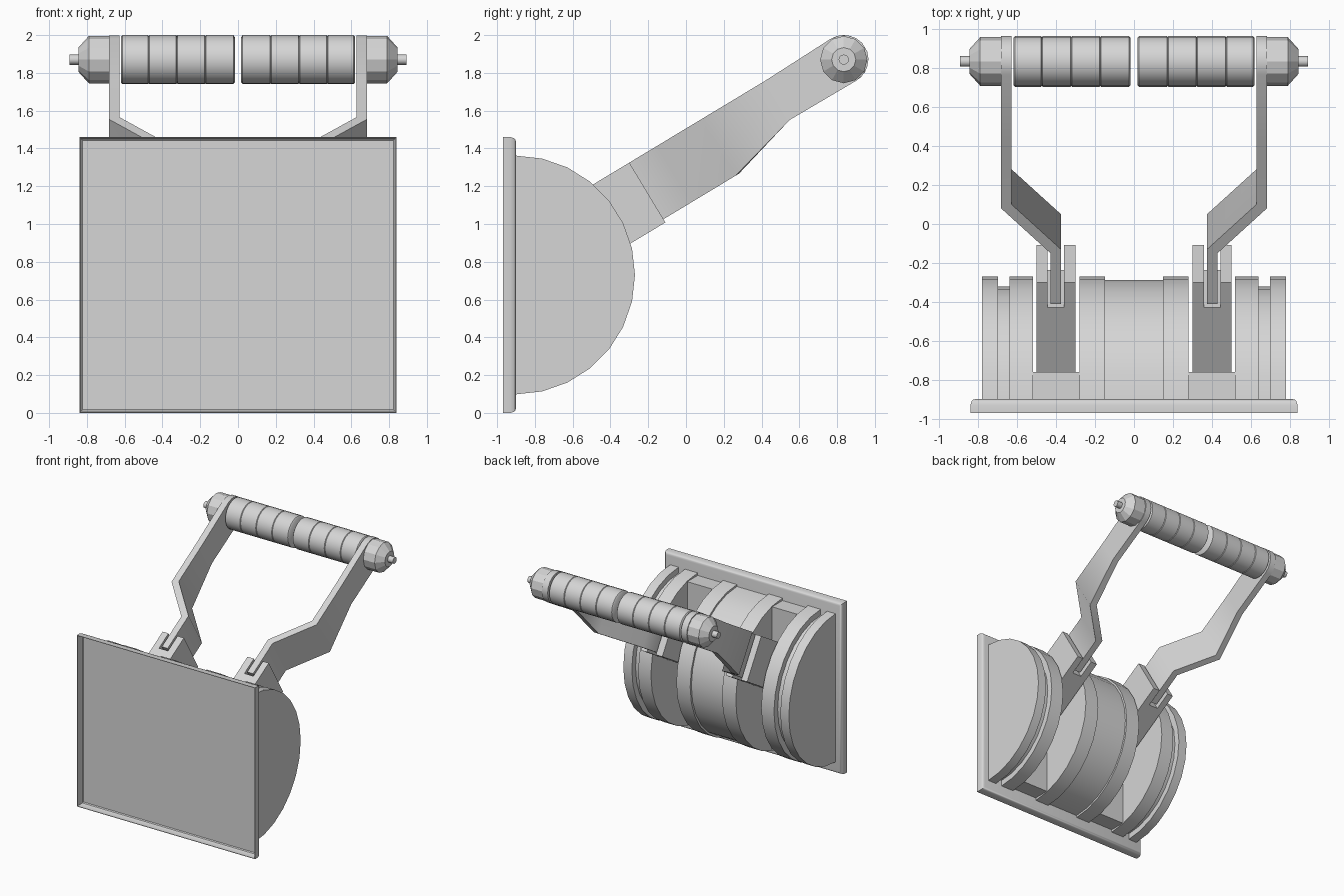
import bpy, bmesh, math

if "Cube" in bpy.data.objects:
    bpy.data.objects.remove(bpy.data.objects["Cube"])

grey = bpy.data.materials.new("grey")
grey.diffuse_color = (0.67, 0.67, 0.67, 1)
grey.use_nodes = True
grey.node_tree.nodes["Principled BSDF"].inputs["Base Color"].default_value = grey.diffuse_color


def finish(name, bm, smooth=None):
    bmesh.ops.recalc_face_normals(bm, faces=bm.faces)
    mesh = bpy.data.meshes.new(name)
    bm.to_mesh(mesh)
    bm.free()
    mesh.materials.append(grey)
    ob = bpy.data.objects.new(name, mesh)
    bpy.context.collection.objects.link(ob)
    if smooth:
        bpy.ops.object.select_all(action='DESELECT')
        ob.select_set(True)
        bpy.context.view_layer.objects.active = ob
        bpy.ops.object.shade_smooth_by_angle(angle=math.radians(smooth))
    return ob


def loft(name, rings, smooth=None):
    """Skin a list of point rings and cap both ends."""
    bm = bmesh.new()
    vs = [[bm.verts.new(p) for p in r] for r in rings]
    n = len(vs[0])
    for a, b in zip(vs, vs[1:]):
        for i in range(n):
            j = (i + 1) % n
            bm.faces.new((a[i], a[j], b[j], b[i]))
    bm.faces.new(vs[0])
    bm.faces.new(vs[-1])
    return finish(name, bm, smooth)


def box(name, x0, x1, y0, y1, z0, z1):
    return loft(name, [[(x, y0, z0), (x, y1, z0), (x, y1, z1), (x, y0, z1)]
                       for x in (x0, x1)])


# Back plate: a thin tray, open to the front, with a rounded rear edge
def rect(inset, y):
    a, lo, hi = 0.84 - inset, inset, 1.46 - inset
    return [(-a, y, lo), (a, y, lo), (a, y, hi), (-a, y, hi)]


loft("tray_plate", [rect(i, y) for i, y in (
    (0.018, -0.905), (0.010, -0.911), (0.004, -0.93), (0.004, -0.97), (0, -0.97),
    (0, -0.93), (0.006, -0.911), (0.014, -0.903), (0.024, -0.90))], 30)


# Half-round drum slices
def half_drum(name, x0, x1, r):
    prof = [(-0.902 + r * math.sin(math.pi * i / 14), 0.73 + r * math.cos(math.pi * i / 14))
            for i in range(15)]
    loft(name, [[(x, y, z) for y, z in prof] for x in (x0, x1)], 30)


half_drum("drum_centre", -0.15, 0.15, 0.615)
for s in (-1, 1):
    half_drum("drum_inner_rim", s * 0.15, s * 0.28, 0.632)
    half_drum("drum_wide_rim", s * 0.52, s * 0.64, 0.632)
    half_drum("drum_groove", s * 0.64, s * 0.70, 0.582)
    half_drum("drum_outer_disc", s * 0.70, s * 0.78, 0.632)
    # Web filling the base of each slot
    box("slot_web", s * 0.28, s * 0.52, -0.902, -0.76, 0.12, 1.34)

# Arm frame: u runs up the arm, v runs down across its width
D = (0.856, 0.516)


def place(x, u, v):
    return (x, -0.30 + u * D[0] + v * D[1], 1.325 + u * D[1] - v * D[0])


# Forked brackets: a solid root and two prongs
def bracket_part(name, x0, x1, u0, u1):
    loft(name, [[place(x, u, v) for u, v in ((u0, 0), (u1, 0), (u1, 0.37), (u0, 0.37))]
                for x in (x0, x1)])


for s in (-1, 1):
    # Root meets the web squarely
    root = [(-0.15, 0), (-0.15, 0.37), (-0.75, 0.37), (-0.54, 0)]
    loft("bracket_root", [[place(x, u, v) for u, v in root] for x in (s * 0.30, s * 0.50)])
    bracket_part("bracket_prong", s * 0.30, s * 0.36, -0.15, 0)
    bracket_part("bracket_prong", s * 0.445, s * 0.50, -0.15, 0)

# Cranked arms with rounded ends
T = 0.0275
stations = [(-0.13, 0, 0.35, 0.4025, 0), (0.187, 0, 0.35, 0.4025, 0.011),
            (0.456, 0, 0.35, 0.656, 0.011), (0.844, 0, 0.245, 0.656, 0)]
for deg in (90, 70, 50, 30, 12):
    a = math.radians(deg)
    h = 0.13 * math.sin(a)
    stations.append((1.253 + 0.133 * math.cos(a), 0.119 - h, 0.119 + h, 0.656, 0))
for s in (-1, 1):
    loft("arm", [[place(s * (x - T), u + m, t), place(s * (x - T), u + m, b),
                  place(s * (x + T), u - m, b), place(s * (x + T), u - m, t)]
                 for u, t, b, x, m in stations], 50)


# Handle parts turned about the x axis
def turned(name, s, prof, sides, smooth=None):
    loft(name, [[(s * x, 0.835 + r * math.sin(2 * math.pi * i / sides),
                  1.87 + r * math.cos(2 * math.pi * i / sides)) for i in range(sides)]
                for x, r in prof], smooth)


grip = [(0.017, 0.120), (0.025, 0.13)]
for g in (0.173, 0.323, 0.473):
    grip += [(g - 0.004, 0.13), (g, 0.125), (g + 0.004, 0.13)]
grip += [(0.612, 0.13), (0.62, 0.120)]
for s in (-1, 1):
    turned("grip", s, grip, 24, 50)
    turned("end_nut", s, [(0.67, 0.125), (0.79, 0.125), (0.845, 0.064)], 12)
    turned("axle_tip", s, [(0.83, 0.027), (0.893, 0.027)], 12, 40)
